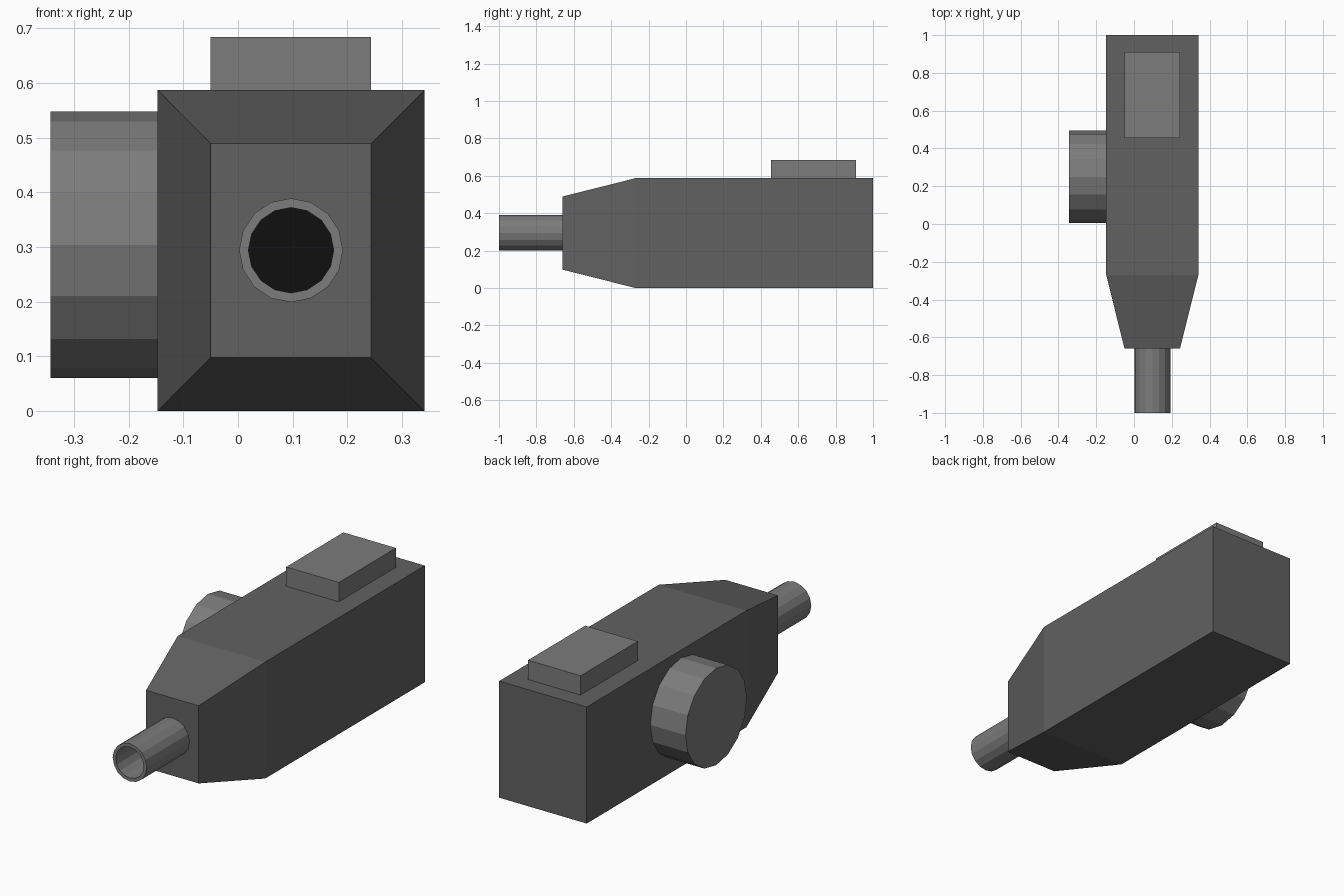
import bpy, bmesh
from math import sin, cos, tau

if "Cube" in bpy.data.objects:
    bpy.data.objects.remove(bpy.data.objects["Cube"])


def material(name, value):
    m = bpy.data.materials.new(name)
    m.diffuse_color = (value, value, value, 1)
    m.use_nodes = True
    m.node_tree.nodes["Principled BSDF"].inputs["Base Color"].default_value = m.diffuse_color
    return m


BODY = material("dark_grey", 0.12)
TRIM = material("mid_grey", 0.20)
BLACK = material("bore_black", 0.005)


def rect(y, x0, x1, z0, z1):
    return [(x0, y, z0), (x1, y, z0), (x1, y, z1), (x0, y, z1)]


def circle_y(y, r, cx=0.097, cz=0.294, n=16):
    return [(cx + r * cos(tau * i / n), y, cz + r * sin(tau * i / n)) for i in range(n)]


def circle_x(x, r, cy, cz, n=16):
    return [(x, cy + r * cos(tau * i / n), cz + r * sin(tau * i / n)) for i in range(n)]


def loft(name, rings, mat, end_mat=None):
    """Join matching rings into a closed solid; the last cap may use its own material."""
    bm = bmesh.new()
    loops = [[bm.verts.new(p) for p in ring] for ring in rings]
    n = len(loops[0])
    for a, b in zip(loops, loops[1:]):
        for i in range(n):
            j = (i + 1) % n
            bm.faces.new((a[i], a[j], b[j], b[i]))
    bm.faces.new(loops[0][::-1])
    end = bm.faces.new(loops[-1])
    bmesh.ops.recalc_face_normals(bm, faces=bm.faces[:])
    end.material_index = 1 if end_mat else 0
    me = bpy.data.meshes.new(name)
    bm.to_mesh(me)
    bm.free()
    me.materials.append(mat)
    if end_mat:
        me.materials.append(end_mat)
    ob = bpy.data.objects.new(name, me)
    bpy.context.collection.objects.link(ob)
    return ob


# Main housing with tapered front
loft("housing", [
    rect(1.0, -0.147, 0.341, 0.0, 0.587),
    rect(-0.27, -0.147, 0.341, 0.0, 0.587),
    rect(-0.66, -0.05, 0.243, 0.098, 0.489),
], BODY)

# Hollow barrel, dark at the bottom of the bore
loft("barrel", [
    circle_y(-0.64, 0.095),
    circle_y(-1.0, 0.095),
    circle_y(-1.0, 0.078),
    circle_y(-0.665, 0.078),
], TRIM, BLACK)

# Round drum on the left side
loft("side_drum", [
    circle_x(-0.14, 0.244, 0.25, 0.304),
    circle_x(-0.343, 0.244, 0.25, 0.304),
], TRIM)

# Raised block on top
loft("top_block", [
    rect(0.91, -0.05, 0.243, 0.58, 0.684),
    rect(0.455, -0.05, 0.243, 0.58, 0.684),
], TRIM)
